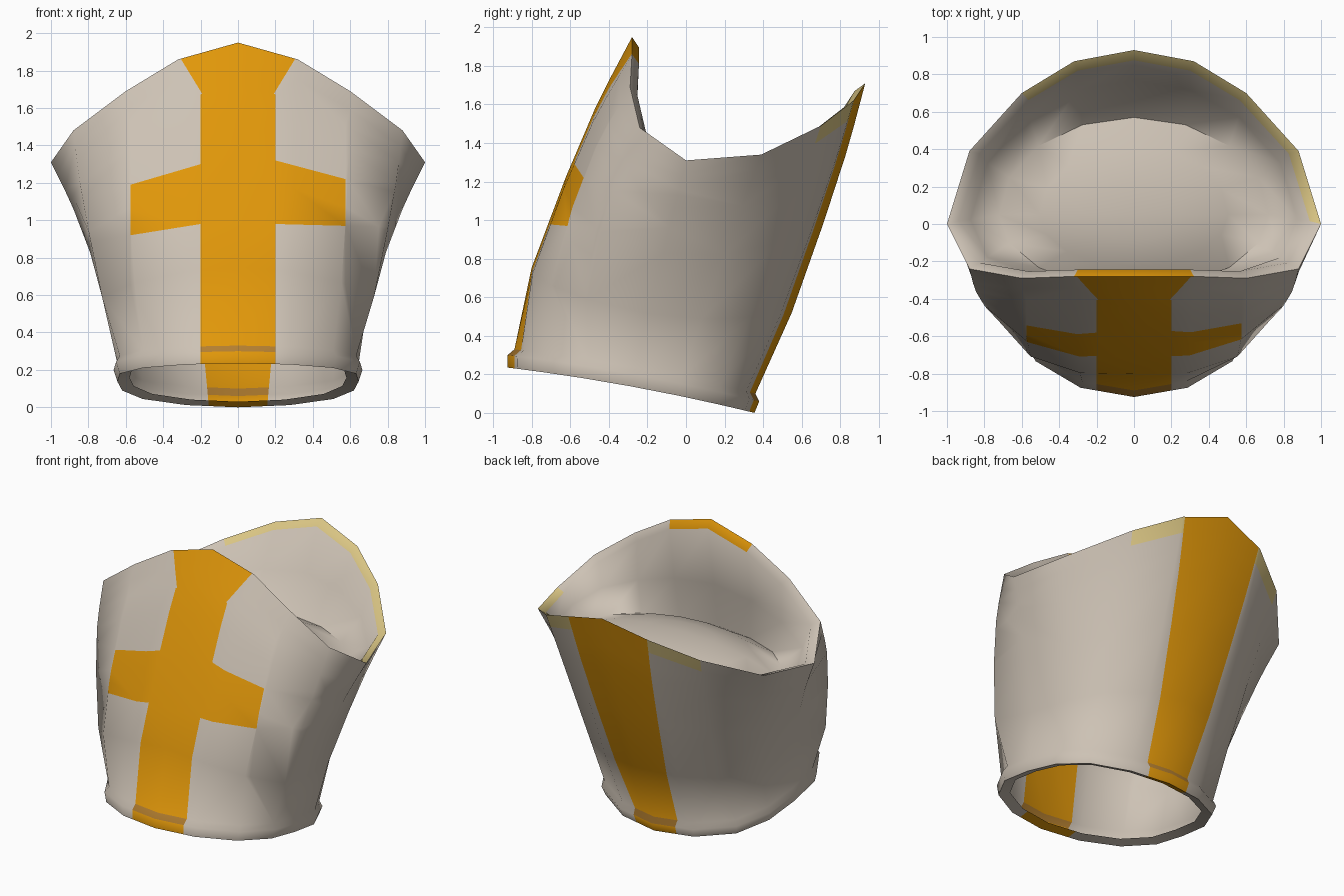
import bpy, bmesh, math
from mathutils import Vector

if "Cube" in bpy.data.objects:
    bpy.data.objects.remove(bpy.data.objects["Cube"])

N = 16  # sides around the tube; column 0 = front, 4 = side, 8 = back


def material(name, rgb):
    m = bpy.data.materials.new(name)
    m.diffuse_color = (*rgb, 1)
    m.use_nodes = True
    m.node_tree.nodes["Principled BSDF"].inputs["Base Color"].default_value = m.diffuse_color
    return m


MATS = [material("cream cloth", (0.61, 0.54, 0.46)),
        material("orange cloth", (0.75, 0.31, 0.003)),
        material("pale yellow trim", (0.70, 0.56, 0.23)),
        material("brown orange seam", (0.45, 0.21, 0.03))]
CREAM, ORANGE, PALE, SEAM = range(4)

# Top rim, front to back, right half
RIM = [(0, -.28, 1.95), (.32, -.28, 1.86), (.60, -.29, 1.69), (.88, -.24, 1.48), (1, 0, 1.31),
       (.88, .39, 1.34), (.60, .70, 1.49), (.32, .87, 1.62), (0, .93, 1.71)]
# How far each column bulges from a straight line, in x and y
BULGE = [(0, -.07), (0, -.10), (.02, -.11), (.03, -.08), (-.05, 0),
         (-.04, 0), (-.02, .02), (0, .03), (0, .04)]
XF = [0, .43, .79, .98, 1, .96, .79, .43, 0]


def mirror(half):
    """Complete a half ring (front to back) into a closed ring."""
    pts = [Vector(p) for p in half]
    return pts + [Vector((-p.x, p.y, p.z)) for p in pts[-2:0:-1]]


def oval(rx, front, back):
    """Tilted half oval through a front (y, z) and a back (y, z) point."""
    out = []
    for k in range(9):
        c = math.cos(k * math.pi / 8)
        y, z = [(f + b) / 2 + (f - b) / 2 * c for f, b in zip(front, back)]
        out.append((rx * XF[k], y, z + .02 * (1 - c * c)))
    return out


def loft(rings):
    """Skin the rings; each face remembers its row and its column from the front."""
    bm = bmesh.new()
    row = bm.faces.layers.int.new("row")
    col = bm.faces.layers.int.new("col")
    vs = [[bm.verts.new(p) for p in r] for r in rings]
    for i in range(len(rings) - 1):
        for k in range(N):
            j = (k + 1) % N
            f = bm.faces.new((vs[i][k], vs[i][j], vs[i + 1][j], vs[i + 1][k]))
            f[row] = i
            f[col] = min(k, N - 1 - k)
    return bm, row, col, vs


def finish(bm, name, angle):
    me = bpy.data.meshes.new(name)
    for f in bm.faces:
        f.smooth = True
    bm.to_mesh(me)
    bm.free()
    for m in MATS:
        me.materials.append(m)
    me.set_sharp_from_angle(angle=math.radians(angle))
    ob = bpy.data.objects.new(name, me)
    bpy.context.collection.objects.link(ob)
    return ob


def cut(bm, faces, a, b):
    """Cut faces along the line a-b in the front (x, z) view."""
    geom = set(faces)
    for f in faces:
        geom.update(f.edges)
        geom.update(f.verts)
    bmesh.ops.bisect_plane(bm, geom=list(geom), dist=1e-5, plane_co=(a[0], 0, a[1]),
                           plane_no=(b[1] - a[1], 0, a[0] - b[0]))


# Outer shell: rolled hem, then the body up to the rim
base = oval(.645, (-.89, .33), (.36, .10))
rings = [oval(.58, (-.85, .245), (.29, .03)),
         oval(.645, (-.925, .235), (.355, .0)),
         oval(.665, (-.925, .30), (.38, .06)),
         base]
for t, s in ((.26, 1), (.55, 1), (.77, .75), (.86, .5), (.93, .25), (1, 0)):
    ring = []
    for b, r, (dx, dy) in zip(base, RIM, BULGE):
        p = Vector(b).lerp(Vector(r), t)
        ring.append((p.x + dx * s, p.y + dy * s, p.z))
    rings.append(ring)
bm, row, col, _ = loft([mirror(r) for r in rings])
TOP = len(rings) - 2


def pick(c0, c1, r0, r1, side):
    return [f for f in bm.faces if c0 <= f[col] <= c1 and r0 <= f[row] <= r1
            and f.calc_center_median().x * side > 0]


# Cross arm edges (inner and outer end) for each side: top line, bottom line
ARMS = {1: ((1.32, 1.22), (.98, .97)), -1: ((1.30, 1.19), (.98, .92))}
for sx in (1, -1):
    # front stripe, flaring near the top
    cut(bm, pick(0, 1, 0, TOP - 2, sx), (sx * .2, 0), (sx * .2, 2))
    cut(bm, pick(0, 1, TOP - 1, TOP, sx), (sx * .2, 1.69), (sx * .31, 1.87))
    # back stripe, widening upward
    cut(bm, pick(6, 7, 0, TOP, sx), (sx * .16, .05), (sx * .31, 1.66))
    # cross arms
    cut(bm, pick(0, 3, 4, TOP - 2, sx), (sx * .575, 0), (sx * .575, 2))
    for zi, zo in ARMS[sx]:
        cut(bm, pick(0, 3, 4, TOP - 2, sx), (sx * .2, zi), (sx * .575, zo))

# Paint the shell by position
for f in bm.faces:
    c = f.calc_center_median()
    x, z, sx = abs(c.x), c.z, 1 if c.x > 0 else -1
    m = CREAM
    if f[col] <= 3:
        w = .2 + max(0, z - 1.69) * .611 if f[row] >= TOP - 1 else .2
        (ti, to), (bi, bo) = ARMS[sx]
        k = (x - .2) / .375
        arm = x < .575 and bi + (bo - bi) * k < z < ti + (to - ti) * k and 4 <= f[row] <= TOP - 2
        if x < w or arm:
            m = ORANGE
    elif x < .16 + (z - .05) * .0932:
        m = ORANGE
    elif f[row] == TOP and f[col] in (6, 7):
        m = PALE
    if m == ORANGE and f[row] == 2:
        m = SEAM
    f.material_index = m
finish(bm, "outer_shell", 60)


# Inner lining: a lip, a steep wall and a domed floor
def floor_ring(scale, z):
    out = []
    for k in range(9):
        a = k * math.pi / 8
        ry = .40 if k < 4 else .52
        out.append(Vector((.72 * scale * math.sin(a), .05 - ry * scale * math.cos(a), z)))
    return out


edge = floor_ring(1, 1.17)
wall = [Vector(r).lerp(f, .45) for r, f in zip(RIM, edge)]
for w, r in zip(wall, RIM):
    w.z = r[2] + (1.17 - r[2]) * .6
inner = [Vector((x * .94, .2 + (y - .2) * .925, z - .015 - .06 * max(0, z - 1.3)))
         for x, y, z in RIM]
bm, row, col, vs = loft([mirror(r) for r in (RIM, inner, wall, edge, floor_ring(.7, 1.24),
                                             floor_ring(.35, 1.28))])
hub = bm.verts.new((0, .05, 1.29))
for k in range(N):
    bm.faces.new((vs[-1][k], vs[-1][(k + 1) % N], hub))[row] = 9
for f in bm.faces:
    x = f.calc_center_median().x
    if f[row] == 0:
        if f[col] == 0:
            f.material_index = ORANGE
        elif f[col] >= (4 if x > 0 else 6):
            f.material_index = PALE
finish(bm, "inner_lining", 60)
